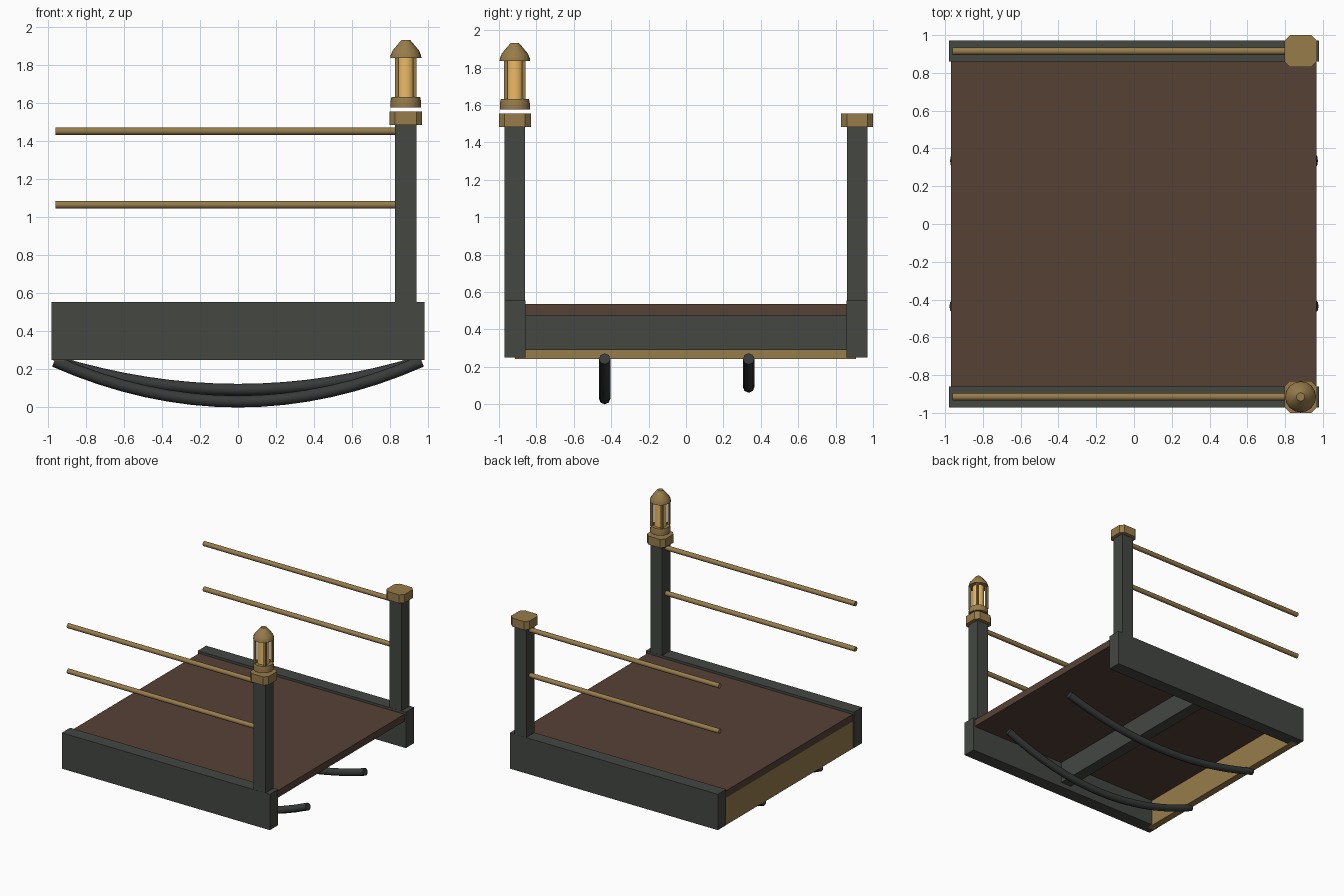
import bpy, bmesh, math

if "Cube" in bpy.data.objects:
    bpy.data.objects.remove(bpy.data.objects["Cube"])


def mat(name, col):
    m = bpy.data.materials.new(name)
    m.diffuse_color = (*col, 1)
    m.use_nodes = True
    m.node_tree.nodes["Principled BSDF"].inputs["Base Color"].default_value = m.diffuse_color
    return m


IRON = mat("dark_iron", (0.058, 0.063, 0.055))
BLACK = mat("runner_steel", (0.04, 0.042, 0.042))
BRASS = mat("brass", (0.31, 0.2, 0.07))
WOOD = mat("deck_wood", (0.092, 0.053, 0.036))
GLOW = mat("lamp_glow", (0.85, 0.5, 0.13))


def add(name, bm, m, smooth=False):
    bmesh.ops.recalc_face_normals(bm, faces=bm.faces)
    me = bpy.data.meshes.new(name)
    bm.to_mesh(me)
    bm.free()
    ob = bpy.data.objects.new(name, me)
    bpy.context.collection.objects.link(ob)
    me.materials.append(m)
    if smooth:
        bpy.ops.object.select_all(action='DESELECT')
        ob.select_set(True)
        bpy.context.view_layer.objects.active = ob
        bpy.ops.object.shade_smooth_by_angle(angle=math.radians(50))
    return ob


def box(name, x, y, z, m, chamfer=0):
    """Box from (min, max) ranges, optionally with cut vertical corners."""
    bm = bmesh.new()
    bmesh.ops.create_cube(bm, size=1)
    for v in bm.verts:
        v.co = [(r[0] + r[1]) / 2 + c * (r[1] - r[0]) for r, c in zip((x, y, z), v.co)]
    if chamfer:
        up = [e for e in bm.edges if abs(e.verts[0].co.z - e.verts[1].co.z) > 1e-4]
        bmesh.ops.bevel(bm, geom=up, offset=chamfer, segments=1, affect='EDGES')
    return add(name, bm, m)


def tube(name, path, r, sides, m):
    """Round rod along a path lying in a plane of constant y."""
    bm = bmesh.new()
    rings = []
    for i, (px, py, pz) in enumerate(path):
        a, b = path[max(i - 1, 0)], path[min(i + 1, len(path) - 1)]
        t = math.atan2(b[2] - a[2], b[0] - a[0])
        ring = []
        for k in range(sides):
            w = 2 * math.pi * k / sides
            n = r * math.cos(w)
            ring.append(bm.verts.new((px - n * math.sin(t), py + r * math.sin(w), pz + n * math.cos(t))))
        rings.append(ring)
    for p, q in zip(rings, rings[1:]):
        for k in range(sides):
            j = (k + 1) % sides
            bm.faces.new((p[k], p[j], q[j], q[k]))
    bm.faces.new(rings[0])
    bm.faces.new(rings[-1])
    return add(name, bm, m, True)


def lathe(name, profile, cx, cy, sides, m):
    bm = bmesh.new()
    rings = [[bm.verts.new((cx + r * math.cos(2 * math.pi * k / sides),
                            cy + r * math.sin(2 * math.pi * k / sides), z))
              for k in range(sides)] for r, z in profile]
    for p, q in zip(rings, rings[1:]):
        for k in range(sides):
            j = (k + 1) % sides
            bm.faces.new((p[k], p[j], q[j], q[k]))
    bm.faces.new(rings[0])
    bm.faces.new(rings[-1])
    return add(name, bm, m, True)


PX, PY = 0.882, 0.915

# Deck, middle cross beam and brass end plate
box("deck", (-0.97, 0.967), (-0.865, 0.865), (0.475, 0.535), WOOD)
box("cross_beam", (-0.05, 0.05), (-0.87, 0.87), (0.29, 0.475), IRON)
box("end_plate", (-0.97, -0.91), (-0.915, 0.91), (0.243, 0.475), BRASS)

# Side beams, posts, caps and rails, both sides
for s, side in ((-1, "front"), (1, "back")):
    y = s * PY
    box(side + "_side_beam", (-0.98, 0.98), (y - 0.056, y + 0.056), (0.25, 0.555), IRON)
    box(side + "_post", (PX - 0.056, PX + 0.056), (y - 0.055, y + 0.055), (0.54, 1.485), IRON)
    box(side + "_post_cap", (PX - 0.086, PX + 0.086), (y - 0.085, y + 0.085),
        (1.483, 1.555), BRASS, 0.03)
    for z, level in ((1.065, "lower"), (1.452, "upper")):
        tube(f"{side}_{level}_rail", [(-0.96, y, z), (PX, y, z)], 0.02, 12, BRASS)

# Curved rods slung below the deck
for y, low, name in ((-0.435, 0.031, "front_runner"), (0.335, 0.093, "back_runner")):
    pts = []
    for i in range(17):
        x = -0.965 + 1.93 * i / 16
        pts.append((x, y, low + (0.243 - low) * (x / 0.965) ** 2))
    tube(name, pts, 0.031, 8, BLACK)

# Lamp on the front post
lathe("lamp_base", [(0.08, 1.577), (0.08, 1.61), (0.075, 1.632)], PX, -PY, 16, BRASS)
lathe("lamp_glass", [(0.047, 1.63), (0.047, 1.84)], PX, -PY, 16, GLOW)
lathe("lamp_dome", [(0.082, 1.836), (0.08, 1.85), (0.07, 1.875), (0.045, 1.905), (0.022, 1.932)],
      PX, -PY, 16, BRASS)
for sx in (-1, 1):
    for sy in (-1, 1):
        x, y = PX + sx * 0.048, -PY + sy * 0.048
        box("lamp_bar", (x - 0.009, x + 0.009), (y - 0.009, y + 0.009), (1.63, 1.84), BRASS)
